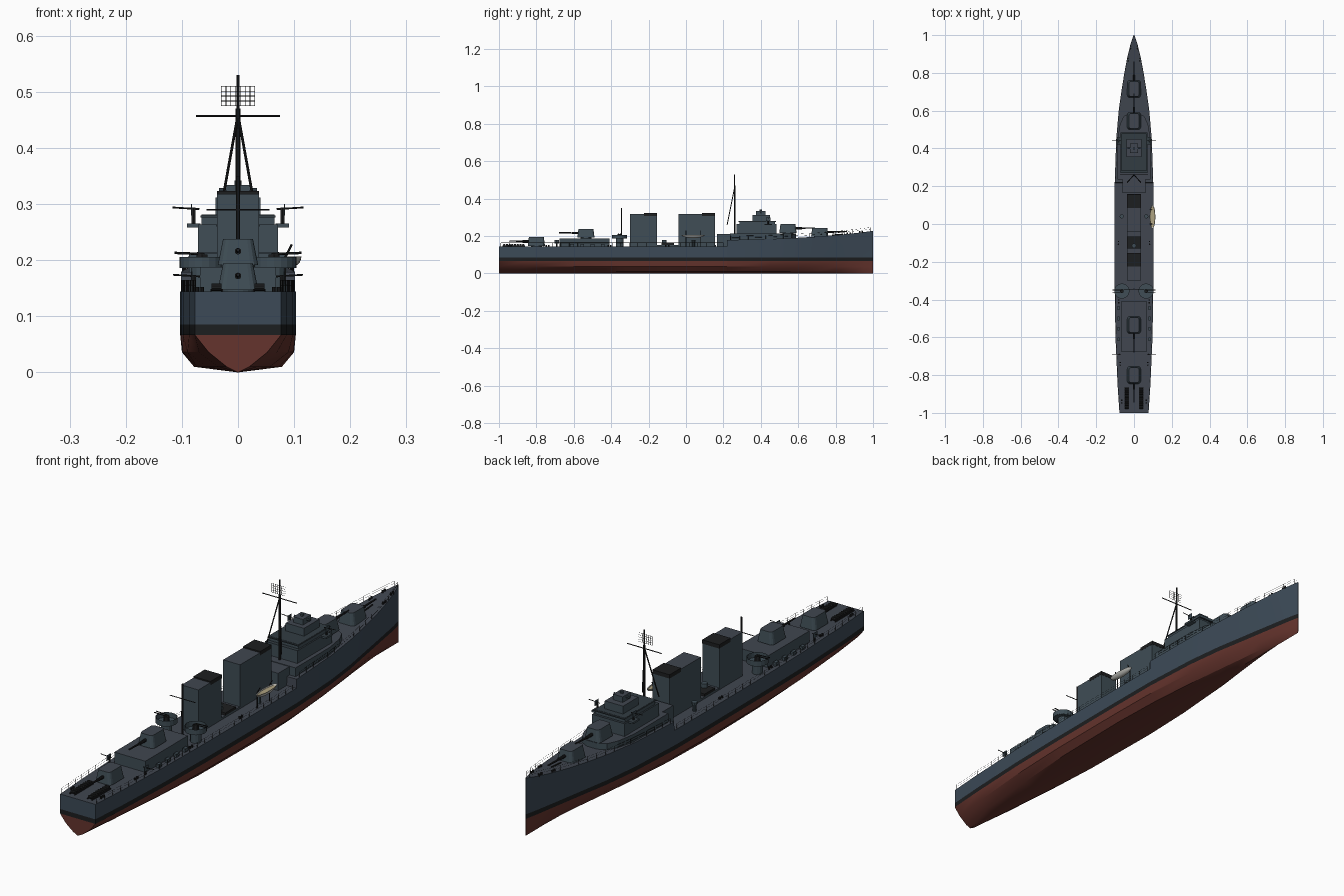
import bpy, bmesh, math
from mathutils import Vector, Matrix

if "Cube" in bpy.data.objects:
    bpy.data.objects.remove(bpy.data.objects["Cube"])

def mat(name, r, g, b):
    m = bpy.data.materials.new(name)
    m.diffuse_color = (r, g, b, 1)
    m.use_nodes = True
    m.node_tree.nodes["Principled BSDF"].inputs["Base Color"].default_value = m.diffuse_color
    return m

SIDE = mat("hull_blue", .045, .068, .095)
BLACK = mat("boot_black", .012, .013, .014)
RED = mat("antifouling_red", .13, .034, .026)
DECK = mat("deck_grey", .052, .062, .08)
HOUSE = mat("house_grey", .05, .075, .092)
ROOF = mat("roof_dark", .032, .045, .055)
PALE = mat("boat_pale", .45, .45, .42)
BEIGE = mat("boat_beige", .42, .36, .22)

def make(name, bm, *mats, smooth=None):
    bmesh.ops.recalc_face_normals(bm, faces=bm.faces[:])
    me = bpy.data.meshes.new(name)
    bm.to_mesh(me)
    bm.free()
    ob = bpy.data.objects.new(name, me)
    bpy.context.collection.objects.link(ob)
    for m in mats:
        me.materials.append(m)
    if smooth:
        bpy.ops.object.select_all(action='DESELECT')
        ob.select_set(True)
        bpy.context.view_layer.objects.active = ob
        bpy.ops.object.shade_smooth_by_angle(angle=math.radians(smooth))
    return ob

def add_prism(bm, pts, z0, z1, taper=1.0):
    lo = [bm.verts.new((x, y, z0)) for x, y in pts]
    cy = sum(p[1] for p in pts) / len(pts)
    hi = [bm.verts.new((x * taper, cy + (y - cy) * (1 + taper) / 2, z1)) for x, y in pts]
    n = len(pts)
    bm.faces.new(lo[::-1])
    top = bm.faces.new(hi)
    top.material_index = 1
    for i in range(n):
        bm.faces.new((lo[i], lo[(i + 1) % n], hi[(i + 1) % n], hi[i]))

def add_box(bm, x0, x1, y0, y1, z0, z1):
    add_prism(bm, [(x0, y0), (x1, y0), (x1, y1), (x0, y1)], z0, z1)

def add_rod(bm, a, b, r, n=6, r2=None):
    a, b = Vector(a), Vector(b)
    d = b - a
    m = Matrix.Translation((a + b) / 2) @ d.to_track_quat('Z', 'Y').to_matrix().to_4x4()
    bmesh.ops.create_cone(bm, cap_ends=True, segments=n, radius1=r,
                          radius2=r if r2 is None else r2, depth=d.length, matrix=m)

def box(name, hw, y0, y1, z0, z1, side=HOUSE, top=DECK):
    bm = bmesh.new()
    add_box(bm, -hw, hw, y0, y1, z0, z1)
    make(name, bm, side, top)

def rods(name, items, m=BLACK, n=6):
    bm = bmesh.new()
    for a, b, r in items:
        add_rod(bm, a, b, r, n)
    make(name, bm, m)

# Hull stations: y, deck half width, deck z, width factors at waterline, bilge, bottom
ST = [(-1, .077, .144, 1, .68, .26), (-.85, .087, .144, 1, .8, .4), (-.6, .098, .144, 1, .92, .58),
      (-.35, .102, .144, 1, .97, .72), (0, .103, .144, 1, .97, .76), (.218, .102, .144, 1, .95, .7),
      (.22, .102, .179, 1, .95, .7), (.45, .094, .184, .95, .85, .56), (.6, .081, .191, .88, .75, .45),
      (.7, .067, .197, .8, .66, .37), (.8, .051, .205, .72, .57, .3), (.88, .036, .213, .64, .5, .25),
      (.95, .019, .221, .6, .45, .25), (1, .002, .228, .7, .6, .5)]
bm = bmesh.new()
rings = []
for y, w, dz, f1, f2, f3 in ST:
    prof = [(w, dz), (w * (f1 * .85 + .15), .085), (w * f1, .067), (w * f2, .036), (w * f3, .010)]
    rings.append([bm.verts.new((-x, y, z)) for x, z in prof] + [bm.verts.new((0, y, 0))]
                 + [bm.verts.new((x, y, z)) for x, z in prof[::-1]])
BAND = [0, 1, 2, 2, 2, 2, 2, 2, 1, 0, 3]
for a, b in zip(rings, rings[1:]):
    for i in range(11):
        j = (i + 1) % 11
        bm.faces.new((a[i], a[j], b[j], b[i])).material_index = BAND[i]
for r in (rings[0], rings[-1]):
    for i in range(4):
        bm.faces.new((r[i], r[i + 1], r[9 - i], r[10 - i])).material_index = BAND[i]
    bm.faces.new((r[4], r[5], r[6])).material_index = 2
make("hull", bm, SIDE, BLACK, RED, DECK, smooth=28)

def edge(y):
    for a, b in zip(ST, ST[1:]):
        if y <= b[0]:
            t = (y - a[0]) / (b[0] - a[0])
            return a[1] + (b[1] - a[1]) * t, a[2] + (b[2] - a[2]) * t
    return ST[-1][1], ST[-1][2]

# Guard rails
items = []
for y0, y1, n in ((-.99, .2, 26), (.24, .985, 16)):
    ys = [y0 + (y1 - y0) * i / n for i in range(n + 1)]
    for s in (-1, 1):
        pts = [Vector((s * (edge(y)[0] * .98), y, edge(y)[1])) for y in ys]
        items += [(p, p + Vector((0, 0, .02)), .0009) for p in pts]
        for h in (.011, .02):
            items += [(p + Vector((0, 0, h)), q + Vector((0, 0, h)), .0004) for p, q in zip(pts, pts[1:])]
rods("guard_rails", items, BLACK, 4)

# Deckhouses and bridge
box("aft_deckhouse", .068, -.675, -.41, .143, .188)
box("midship_house", .036, -.30, .16, .143, .152)
box("break_house", .06, .165, .245, .143, .212)
half = [(.087, .235), (.087, .45), (.074, .53), (.055, .57), (.022, .588)]
bm = bmesh.new()
add_prism(bm, half + [(-x, y) for x, y in half[::-1]], .175, .214)
make("forward_deckhouse", bm, HOUSE, DECK)
box("bridge_lower", .071, .27, .485, .213, .264, HOUSE, ROOF)
box("bridge_upper", .065, .285, .475, .263, .281, HOUSE, ROOF)
box("bridge_roof_slab", .067, .28, .48, .276, .28, ROOF, ROOF)
box("director_base", .04, .355, .45, .28, .312)
box("director_head", .021, .375, .425, .311, .334)
rods("rangefinder", [((-.034, .40, .325), (.034, .40, .325), .004), ((0, .4, .33), (0, .4, .342), .006)], HOUSE, 8)

# Funnels with black caps at the forward end
for name, y0, y1, c0 in (("aft_funnel", -.30, -.155, -.225), ("forward_funnel", -.04, .155, .085)):
    box(name, .037, y0, y1, .145, .318)
    box(name + "_cap", .0375, c0, y1 + .001, .308, .323, BLACK, BLACK)
box("searchlight_platform", .036, -.13, -.065, .151, .162, BLACK, BLACK)
rods("searchlight", [((0, -.115, .16), (0, -.115, .178), .012)], HOUSE, 12)

# Main guns
def gun(name, y, z, d):
    bm = bmesh.new()
    pts = []
    for cx, cy, a0 in ((1, 1, 0), (-1, 1, 90), (-1, -1, 180), (1, -1, 270)):
        for k in range(4):
            a = math.radians(a0 + 30 * k)
            pts.append((cx * .022 + .014 * math.cos(a), y + cy * .032 + .014 * math.sin(a)))
    add_prism(bm, pts, z + .003, z + .05, .74)
    make(name + "_shield", bm, HOUSE, DECK)
    rods(name + "_base", [((0, y, z - .005), (0, y, z + .005), .03)], HOUSE, 20)
    bm = bmesh.new()
    add_rod(bm, (0, y + d * .03, z + .028), (0, y + d * .075, z + .028), .006, 10)
    add_rod(bm, (0, y + d * .06, z + .028), (0, y + d * .145, z + .03), .0042, 10, .003)
    make(name + "_barrel", bm, BLACK)

gun("gun_bow", .715, .194, 1)
gun("gun_bow_upper", .545, .214, 1)
gun("gun_stern_upper", -.535, .188, -1)
gun("gun_stern", -.80, .144, -1)

# Light guns: open tubs amidships, single mounts on wings and quarters
for s, side in ((-1, "left"), (1, "right")):
    bm = bmesh.new()
    c = Matrix.Translation((s * .064, -.355, .196))
    bmesh.ops.create_cone(bm, cap_ends=False, segments=20, radius1=.04, radius2=.04, depth=.02, matrix=c)
    bmesh.ops.create_cone(bm, cap_ends=False, segments=20, radius1=.037, radius2=.037, depth=.02, matrix=c)
    bmesh.ops.create_circle(bm, cap_ends=True, segments=20, radius=.04,
                            matrix=Matrix.Translation((s * .064, -.355, .187)))
    add_rod(bm, (s * .064, -.355, .143), (s * .064, -.355, .188), .02, 12)
    make("gun_tub_" + side, bm, HOUSE)
    it = [((s * .064, -.355, .186), (s * .064, -.355, .21), .011)]
    it += [((s * .06, -.355 + o, .211), (s * .113, -.355 + o, .213), .0022) for o in (-.006, .006)]
    rods("twin_gun_" + side, it)
    for nm, x, y, z in (("wing_gun_", .079, .44, .264), ("quarter_gun_", .078, -.69, .144)):
        x *= s
        rods(nm + side, [((x, y, z), (x, y, z + .03), .004),
                         ((x - s * .01, y, z + .027), (x + s * .038, y, z + .03), .0016)])
        bm = bmesh.new()
        add_box(bm, x + s * .004 - .001, x + s * .004 + .001, y - .012, y + .012, z + .016, z + .036)
        make(nm + "shield_" + side, bm, HOUSE)
    bm = bmesh.new()
    add_box(bm, s * .079 - .012, s * .079 + .012, .42, .46, .258, .265)
    make("bridge_wing_" + side, bm, HOUSE, ROOF)
    # Depth charge racks
    bm = bmesh.new()
    for k in range(8):
        y = -.972 + k * .0145
        add_rod(bm, (s * .038 - .009, y, .152), (s * .038 + .009, y, .152), .0065, 10)
    for o in (-.01, .01):
        add_box(bm, s * .038 + o - .001, s * .038 + o + .001, -.98, -.862, .143, .149)
    make("depth_charge_rack_" + side, bm, BLACK)
    # Deck fittings: vents, bollards, anchor gear
    it = [((s * .065, .04, .143), (s * .065, .04, .175), .007), ((s * .065, .04, .172), (s * .065, .04, .18), .011)]
    rods("vent_" + side, it, HOUSE, 10)
    it = []
    for y in (-.94, -.74, -.41, -.1, .87, .935):
        w, z = edge(y)
        for o in (-.007, .007):
            it.append(((s * w * .8, y + o, z - .002), (s * w * .8, y + o, z + .008), .004))
    rods("bollards_" + side, it, BLACK, 8)
    bm = bmesh.new()
    for k in range(4):
        y = -.62 + k * .055
        add_box(bm, s * .082 - .006, s * .082 + .006, y, y + .02, .143, .158)
    make("ready_lockers_" + side, bm, HOUSE)
rods("anchor_chain", [((0, .78, .205), (0, .84, .21), .003)])

# Foremast tripod, yard and radar lattice
Y = .26
it = [((0, Y, .21), (0, Y, .47), .0042), ((0, Y, .46), (0, Y, .53), .0028),
      ((-.075, Y, .457), (.075, Y, .457), .0018)]
it += [((0, Y, .46), (s * .036, .22, .21 + .05), .0024) for s in (-1, 1)]
rods("foremast", it, BLACK, 8)
it = [((-.03 + .06 * i / 7, Y - .006, .475), (-.03 + .06 * i / 7, Y - .006, .51), .0006) for i in range(8)]
it += [((-.03, Y - .006, .475 + .035 * i / 4), (.03, Y - .006, .475 + .035 * i / 4), .0006) for i in range(5)]
rods("radar_lattice", it, BLACK, 4)
rods("mainmast", [((0, -.345, .143), (0, -.345, .35), .0035),
                  ((-.056, -.345, .29), (.056, -.345, .29), .0016)], BLACK, 8)

# Ship's boat on davits, right side
bm = bmesh.new()
bmesh.ops.create_uvsphere(bm, u_segments=20, v_segments=10, radius=1)
bmesh.ops.delete(bm, geom=[v for v in bm.verts if v.co.z > .01], context='VERTS')
rim = [e for e in bm.edges if e.is_boundary]
bmesh.ops.contextual_create(bm, geom=rim)
top = max(bm.faces, key=lambda f: f.calc_center_median().z)
top.material_index = 1
bmesh.ops.inset_region(bm, faces=[top], thickness=.12, depth=0)
for f in bm.faces:
    if f.calc_center_median().z > -.001 and f is not top:
        f.material_index = 0
for v in top.verts:
    v.co.z -= .25
for v in bm.verts:
    v.co = Vector((.098 + v.co.x * .015, .038 + v.co.y * .063, .207 + v.co.z * .018))
make("ships_boat", bm, PALE, BEIGE, smooth=40)
it = []
for y in (0, .076):
    it += [((.084, y, .143), (.084, y, .205), .002), ((.084, y, .205), (.096, y, .228), .002)]
rods("boat_davits", it)
